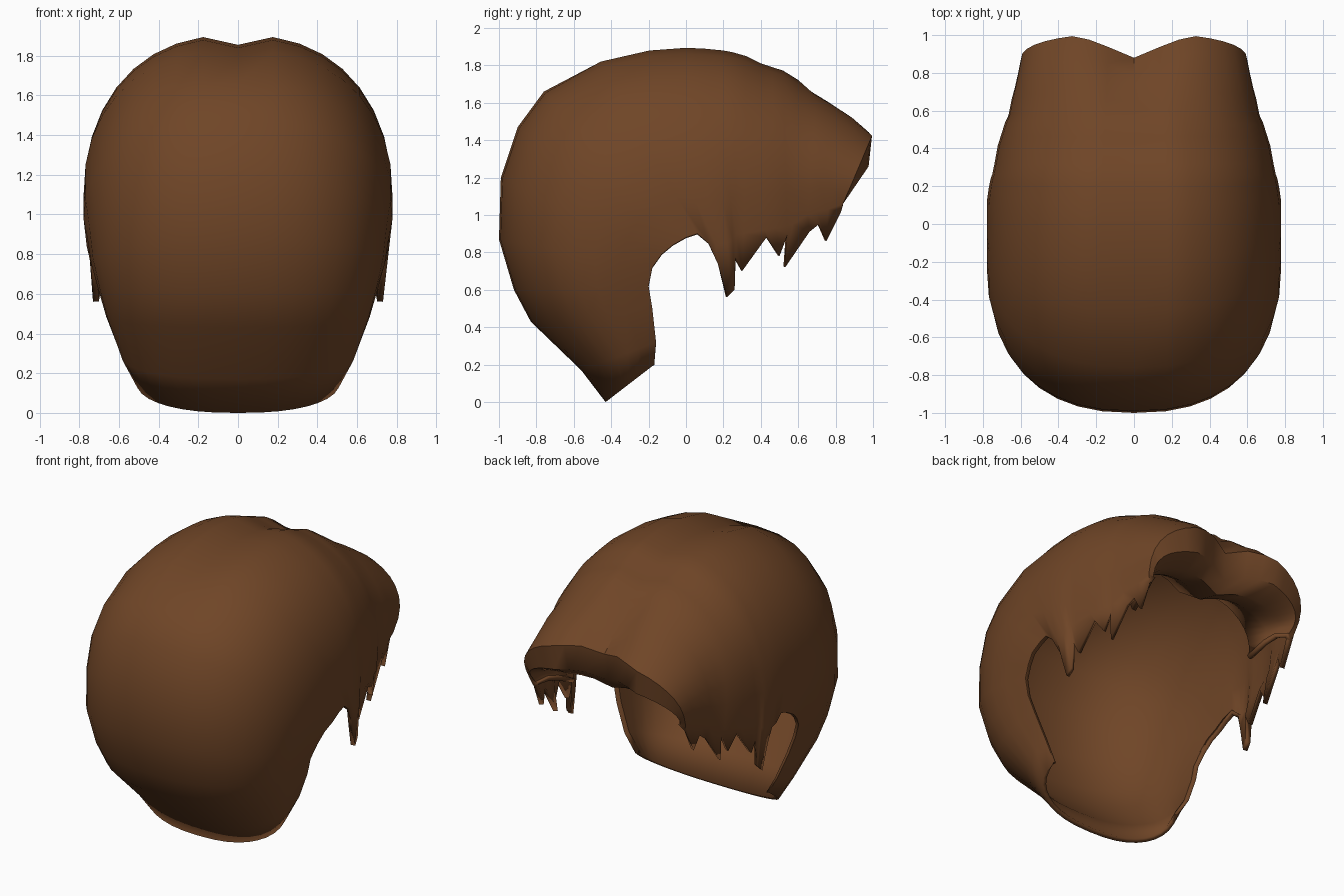
import bpy, bmesh, math

if "Cube" in bpy.data.objects:
    bpy.data.objects.remove(bpy.data.objects["Cube"])

# Arches swept from the nape, up the back, over the crown and under the quiff:
# centre-line y,z then side-rim y,z
ARCHES = [
    (-.43, .0, -.17, .2), (-.56, .17, -.16, .32), (-.83, .43, -.18, .5),
    (-.92, .6, -.2, .62), (-1, .87, -.18, .72), (-.99, 1.2, -.13, .79),
    (-.9, 1.47, -.07, .84), (-.76, 1.66, .0, .88), (-.46, 1.83, .06, .9),
    (-.2, 1.89, .12, .85), (0, 1.905, .16, .84), (.1, 1.9, .22, .85),
    (.2, 1.89, .25, .87), (.25, 1.88, .27, .9), (.32, 1.86, .31, .9),
    (.4, 1.82, .42, .92), (.46, 1.8, .48, .93), (.52, 1.78, .54, .94),
    (.6, 1.73, .57, .95), (.7, 1.67, .65, 1.0), (.8, 1.61, .70, 1.02),
    (.92, 1.54, .76, 1.03), (1.01, 1.46, .84, 1.06), (.99, 1.28, .84, 1.06),
    (.86, 1.2, .76, 1.08), (.7, 1.24, .68, 1.06), (.5, 1.38, .55, 1.0)]
# Half width at chosen arches
WIDTHS = [(0, .54), (1, .62), (2, .7), (3, .74), (4, .78), (6, .82), (10, .82),
          (14, .78), (18, .7), (22, .63), (24, .55), (26, .5)]
# Pointed lock tips hanging from the rim: arch -> y,z
TIPS = {10: (.17, .74), 11: (.22, .56), 12: (.26, .6), 13: (.265, .78),
        14: (.3, .70), 15: (.43, .88), 16: (.5, .78), 17: (.545, .9),
        18: (.53, .72), 19: (.66, .91), 20: (.71, .95), 21: (.75, .86),
        22: (.83, 1.02)}
N, P = 10, .83


def width(i):
    for (a, wa), (b, wb) in zip(WIDTHS, WIDTHS[1:]):
        if a <= i <= b:
            return wa + (wb - wa) * (i - a) / (b - a)


def arch(i):
    cy, cz, ey, ez = ARCHES[i]
    w, half = width(i), []
    for k in range(N + 1):
        t = k / N
        c = max(0, math.cos(t * math.pi / 2)) ** P
        x = w * math.sin(t * math.pi / 2) ** P * (1 - .07 * t ** 5)
        y, z = ey + (cy - ey) * c, ez + (cz - ez) * c
        # centre parting, deepest at the front
        if i >= 8:
            z -= .05 * max(0, 1 - x / .15)
        if i >= 19:
            y -= .13 * max(0, 1 - x / .3) * (1 if i in (21, 22, 23) else .5)
        half.append((x, y, z))
    ty, tz = TIPS.get(i, (ey, ez - .004))
    half.append((half[-1][0] * .97, ty, tz))
    return [(-x, y, z) for x, y, z in half[:0:-1]] + half


# Hair shell with fringe locks
bm = bmesh.new()
rows = [[bm.verts.new(p) for p in arch(i)] for i in range(len(ARCHES))]
for a, b in zip(rows, rows[1:]):
    for k in range(len(a) - 1):
        bm.faces.new((a[k], a[k + 1], b[k + 1], b[k]))
bm.normal_update()
crown = rows[9][N + 4].link_faces[0]
if crown.normal.z < 0:
    bmesh.ops.reverse_faces(bm, faces=bm.faces[:])
mesh = bpy.data.meshes.new("hair")
bm.to_mesh(mesh)
bm.free()
hair = bpy.data.objects.new("hair", mesh)
bpy.context.collection.objects.link(hair)

mat = bpy.data.materials.new("brown_hair")
mat.diffuse_color = (.16, .06, .02, 1)
mat.use_nodes = True
mat.node_tree.nodes["Principled BSDF"].inputs["Base Color"].default_value = mat.diffuse_color
mesh.materials.append(mat)

# Thin wall, growing inwards
solid = hair.modifiers.new("wall", 'SOLIDIFY')
solid.thickness = .03
solid.offset = -1

bpy.context.view_layer.objects.active = hair
hair.select_set(True)
bpy.ops.object.shade_smooth_by_angle(angle=math.radians(50))
